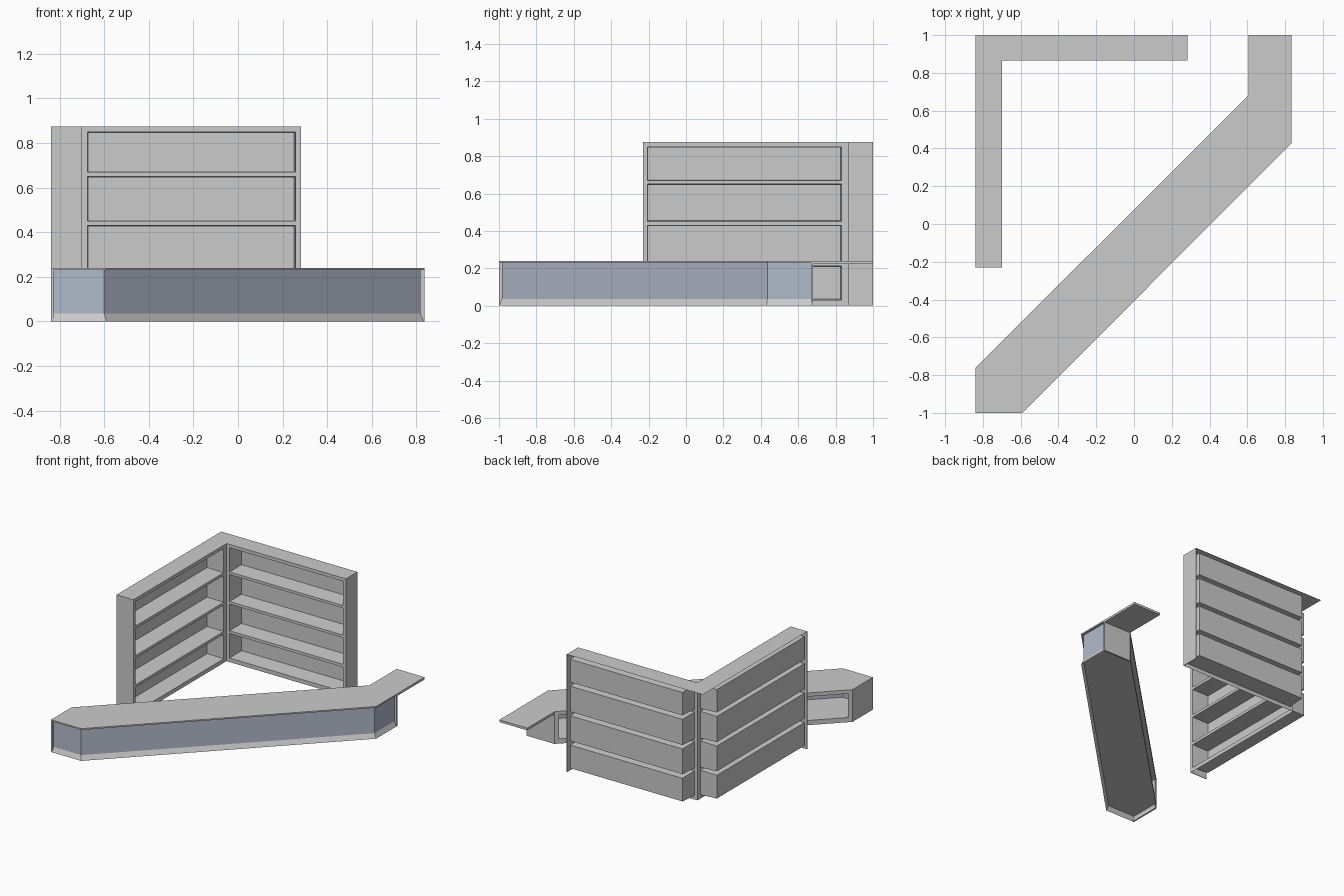
import bpy, bmesh

if "Cube" in bpy.data.objects:
    bpy.data.objects.remove(bpy.data.objects["Cube"])

glass = bpy.data.materials.new("blue_panel")
glass.diffuse_color = (0.45, 0.5, 0.6, 1)
glass.use_nodes = True
glass.node_tree.nodes["Principled BSDF"].inputs["Base Color"].default_value = glass.diffuse_color


def make(name, faces, mat=None):
    """Object from a list of polygons, shared corners merged."""
    bm = bmesh.new()
    for f in faces:
        bm.faces.new([bm.verts.new(p) for p in f])
    bmesh.ops.remove_doubles(bm, verts=bm.verts, dist=1e-5)
    me = bpy.data.meshes.new(name)
    bm.to_mesh(me)
    bm.free()
    ob = bpy.data.objects.new(name, me)
    bpy.context.collection.objects.link(ob)
    if mat:
        me.materials.append(mat)
    return ob


def prism(name, outline, z0, z1):
    """Extrude a counter-clockwise outline from z0 to z1."""
    n = len(outline)
    faces = [[(x, y, z1) for x, y in outline],
             [(x, y, z0) for x, y in reversed(outline)]]
    for i in range(n):
        a, b = outline[i], outline[(i + 1) % n]
        faces.append([(*a, z0), (*b, z0), (*b, z1), (*a, z1)])
    return make(name, faces)


def rect(x0, x1, y0, y1):
    return [(x0, y0), (x1, y0), (x1, y1), (x0, y1)]


def band(low, z0, high, z1):
    """Strip of quads between two open paths."""
    return [[(*low[i], z0), (*low[i + 1], z0), (*high[i + 1], z1), (*high[i], z1)]
            for i in range(len(low) - 1)]


# Corner shelving: face sheet with recessed cubbies
H, DEPTH, TAPER = 0.875, 0.133, 0.005
ROWS = [(0.03, 0.212), (0.233, 0.43), (0.45, 0.65), (0.67, 0.85)]


def shelf_wall(name, place, u0, u1, a, b):
    faces = []

    def quad(*pts):
        faces.append([place(*p) for p in pts])

    def front(s0, s1, z0, z1, d=0):
        quad((s0, d, z0), (s1, d, z0), (s1, d, z1), (s0, d, z1))

    edges = [0] + [z for row in ROWS for z in row] + [H]
    for z0, z1 in zip(edges[:-1], edges[1:]):
        front(u0, a, z0, z1)
        front(b, u1, z0, z1)
        if (z0, z1) not in ROWS:
            front(a, b, z0, z1)
            continue
        near = [(a, 0, z0), (b, 0, z0), (b, 0, z1), (a, 0, z1)]
        s0, s1, t0, t1 = a + TAPER, b - TAPER, z0 + TAPER, z1 - TAPER
        far = [(s0, DEPTH, t0), (s1, DEPTH, t0), (s1, DEPTH, t1), (s0, DEPTH, t1)]
        quad(*far)
        for i in range(4):
            j = (i + 1) % 4
            quad(near[i], near[j], far[j], far[i])
    make(name, faces)


shelf_wall("back_shelves", lambda u, d, z: (u, 0.865 + d, z), -0.70, 0.282, -0.675, 0.257)
shelf_wall("side_shelves", lambda u, d, z: (-0.70 - d, u, z), -0.23, 0.865, -0.207, 0.832)

# Shelving top and end panels
make("shelf_top", [[(x, y, H) for x, y in (
    (-0.838, -0.23), (-0.70, -0.23), (-0.70, 0.865), (0.282, 0.865), (0.282, 1), (-0.838, 1))]])
prism("back_shelf_end", rect(0.278, 0.282, 0.865, 1), 0, H)
prism("side_shelf_end", rect(-0.838, -0.70, -0.23, -0.226), 0, H)

# Counter top and raised access flap
outer = [(-0.838, -1), (-0.59, -1), (0.835, 0.43), (0.835, 0.68)]
inner = [(-0.827, -0.985), (-0.6, -0.985), (0.818, 0.435), (0.818, 0.668)]
back_a, back_b = (0.605, 0.68), (-0.838, -0.76)
prism("counter_top", outer + [back_a, back_b], 0.23, 0.24)
prism("counter_flap", rect(0.605, 0.835, 0.68, 1), 0.223, 0.24)

# Counter front panels, flared skirt and floor
make("counter_front", band(inner, 0.035, inner, 0.23), glass)
make("counter_skirt", band(outer, 0, inner, 0.035))
make("counter_floor", [[(x, y, 0.034) for x, y in inner + [back_a, back_b]]])

# Counter end panels
prism("counter_left_end", rect(-0.838, -0.827, -1, -0.76), 0, 0.23)
prism("counter_right_end", rect(0.605, 0.835, 0.668, 0.68), 0, 0.23)


# Open frame along the back of the counter
def along(t):
    return tuple(p + (q - p) * t for p, q in zip(back_a, back_b))


def strip(t0, t1, z0, z1):
    p, q = along(t0), along(t1)
    return [(*p, z0), (*q, z0), (*q, z1), (*p, z1)]


make("counter_back_frame", [strip(0, 0.015, 0, 0.23), strip(0.985, 1, 0, 0.23),
                            strip(0.015, 0.985, 0, 0.035), strip(0.015, 0.985, 0.212, 0.23)])
